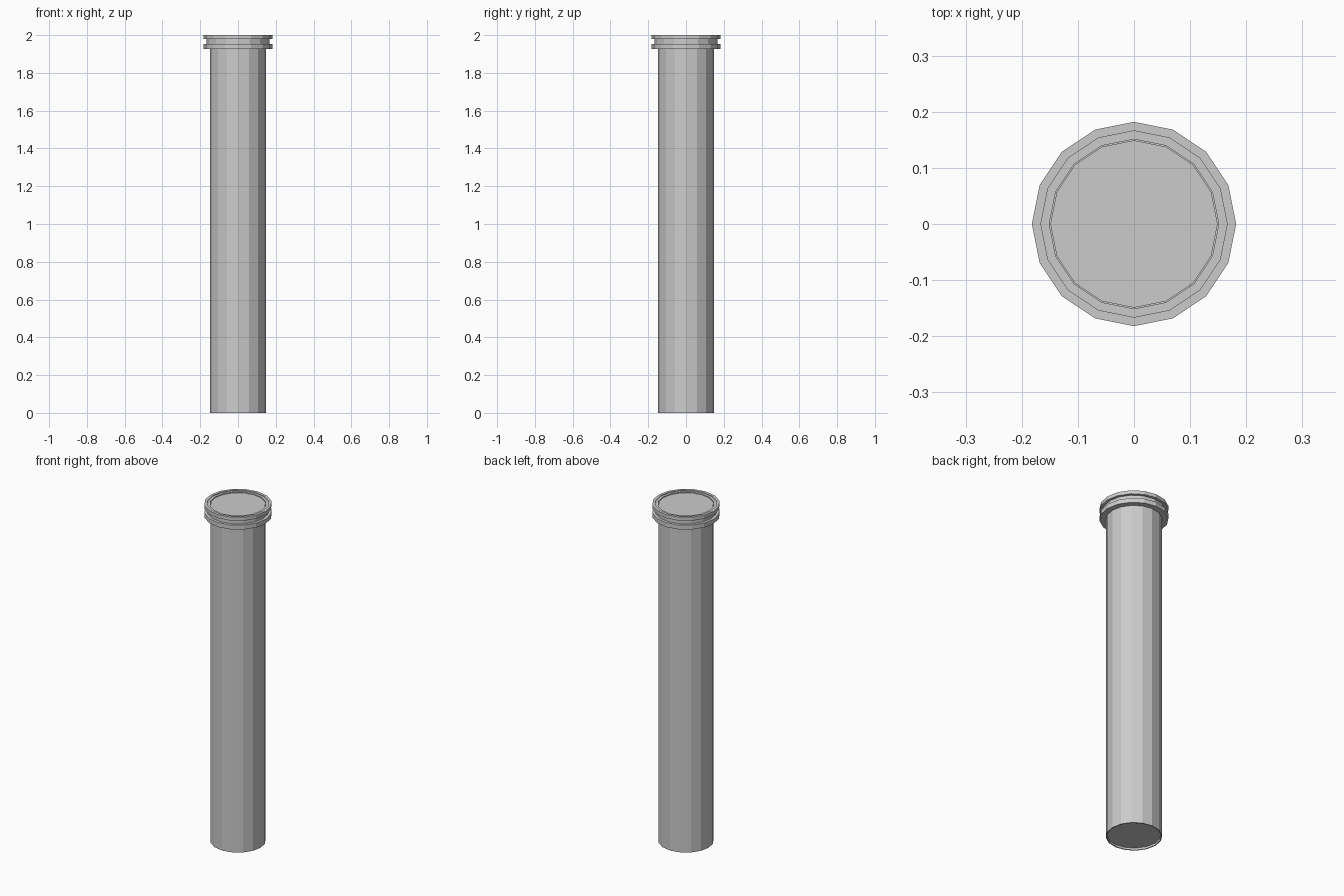
import bpy, bmesh
from math import cos, sin, tau

cube = bpy.data.objects.get("Cube")
if cube:
    bpy.data.objects.remove(cube, do_unlink=True)

SIDES = 16

grey = bpy.data.materials.new("plain grey")
grey.use_nodes = True
colour = (0.6, 0.6, 0.6, 1)
grey.diffuse_color = colour
grey.node_tree.nodes["Principled BSDF"].inputs["Base Color"].default_value = colour


def lathe(name, profile, closed=False):
    """Turn (radius, height) points about z; an open profile gets end caps."""
    bm = bmesh.new()
    rings = [[bm.verts.new((r * cos(tau * i / SIDES), r * sin(tau * i / SIDES), z))
              for i in range(SIDES)] for r, z in profile]
    pairs = list(zip(rings, rings[1:]))
    if closed:
        pairs.append((rings[-1], rings[0]))
    else:
        bm.faces.new(rings[0][::-1])
        bm.faces.new(rings[-1])
    for low, high in pairs:
        for i in range(SIDES):
            j = (i + 1) % SIDES
            bm.faces.new((low[i], low[j], high[j], high[i]))
    bmesh.ops.recalc_face_normals(bm, faces=bm.faces)
    mesh = bpy.data.meshes.new(name)
    bm.to_mesh(mesh)
    bm.free()
    mesh.materials.append(grey)
    obj = bpy.data.objects.new(name, mesh)
    bpy.context.collection.objects.link(obj)
    return obj


# Long shaft with a shallow hollow underneath
lathe("shaft", [(0.143, 0.012), (0.143, 0), (0.149, 0), (0.149, 1.992)])

# Grooved collar with a stepped inner lip around the shaft top
lathe("collar", [(0.14, 1.927), (0.182, 1.927), (0.182, 1.953), (0.166, 1.953),
                 (0.166, 1.979), (0.182, 1.979), (0.182, 2.0), (0.166, 2.0),
                 (0.166, 1.996), (0.151, 1.996), (0.151, 1.985), (0.14, 1.985)],
      closed=True)
